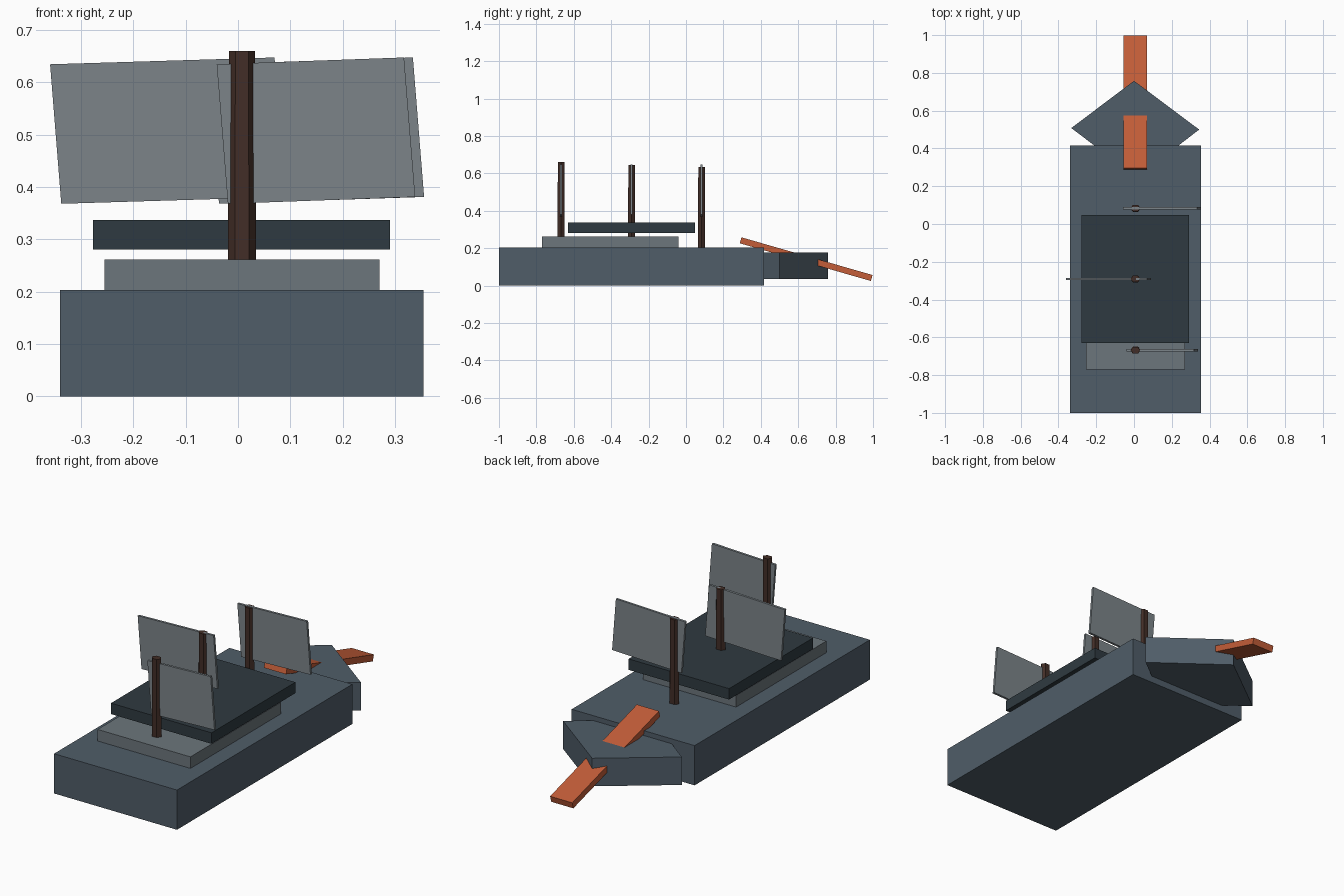
import bpy, bmesh, math

if "Cube" in bpy.data.objects:
    bpy.data.objects.remove(bpy.data.objects["Cube"])

CX = 0.0075  # shared centre line of hull, decks and masts


def material(name, rgb):
    m = bpy.data.materials.new(name)
    m.diffuse_color = (*rgb, 1)
    m.use_nodes = True
    m.node_tree.nodes["Principled BSDF"].inputs["Base Color"].default_value = m.diffuse_color
    return m


HULL = material("slate", (0.08, 0.11, 0.14))
DECK = material("light_slate", (0.15, 0.18, 0.20))
DARK = material("dark_slate", (0.028, 0.042, 0.052))
WOOD = material("dark_wood", (0.055, 0.027, 0.02))
RUST = material("orange", (0.55, 0.11, 0.04))
SAIL = material("sail_grey", (0.20, 0.23, 0.25))


def finish(name, bm, mat):
    bmesh.ops.recalc_face_normals(bm, faces=bm.faces)
    me = bpy.data.meshes.new(name)
    bm.to_mesh(me)
    bm.free()
    me.materials.append(mat)
    ob = bpy.data.objects.new(name, me)
    bpy.context.collection.objects.link(ob)
    return ob


def box(name, x, y, z, mat):
    """Box from (min, max) ranges, origin at its centre."""
    bm = bmesh.new()
    bmesh.ops.create_cube(bm, size=1)
    bmesh.ops.scale(bm, vec=[r[1] - r[0] for r in (x, y, z)], verts=bm.verts)
    ob = finish(name, bm, mat)
    ob.location = [(r[0] + r[1]) / 2 for r in (x, y, z)]
    return ob


def prism(name, outline, depth, mat):
    """Extrude a closed outline of 3D points along depth."""
    bm = bmesh.new()
    face = bm.faces.new([bm.verts.new(p) for p in outline])
    ext = bmesh.ops.extrude_face_region(bm, geom=[face], use_keep_orig=True)
    moved = [g for g in ext["geom"] if isinstance(g, bmesh.types.BMVert)]
    bmesh.ops.translate(bm, vec=depth, verts=moved)
    return finish(name, bm, mat)


# Hull and stacked decks
box("hull", (-0.34, 0.355), (-1.0, 0.416), (0, 0.203), HULL)
box("lower_deck", (-0.255, 0.27), (-0.77, -0.04), (0.203, 0.262), DECK)
box("upper_deck", (-0.277, 0.291), (-0.63, 0.048), (0.281, 0.337), DARK)

# Diamond bow, partly sunk in the hull
bow = [(0.0, 0.758), (-0.332, 0.508), (0.015, 0.245), (0.345, 0.5)]
prism("bow", [(x, y, 0.035) for x, y in bow], (0, 0, 0.143), HULL)

# Sloping ram through the bow
ram = box("ram", (-0.055, 0.07), (0.278, 1.007), (0.125, 0.158), RUST)
ram.rotation_euler.x = -0.28

# Masts with skewed sails: y, mast bottom, mast top, sail centre x, sail width
rigs = [
    ("front", -0.668, 0.262, 0.66, 0.149, 0.358),
    ("middle", -0.291, 0.262, 0.646, -0.134, 0.429),
    ("rear", 0.083, 0.203, 0.635, 0.149, 0.392),
]
for side, y, z0, z1, sx, w in rigs:
    bm = bmesh.new()
    bmesh.ops.create_cone(bm, cap_ends=True, segments=6,
                          radius1=0.027, radius2=0.025, depth=z1 - z0)
    for v in bm.verts:  # slimmer front to back, flat ends
        v.co.x, v.co.y = v.co.x, v.co.y * 0.8
    xs = max(v.co.x for v in bm.verts)
    if xs < 0.0265:  # put corners on the x axis
        for v in bm.verts:
            v.co.x, v.co.y = v.co.y / 0.8, v.co.x * 0.8
    mast = finish(side + "_mast", bm, WOOD)
    mast.location = (CX, y, (z0 + z1) / 2)

    corners = []
    for u, t in ((-1, -1), (1, -1), (1, 1), (-1, 1)):
        corners.append((sx + u * w / 2 - t * 0.0107, y - 0.006,
                        0.508 + t * 0.1333 + u * 0.0065))
    prism(side + "_sail", corners, (0, 0.012, 0), SAIL)
